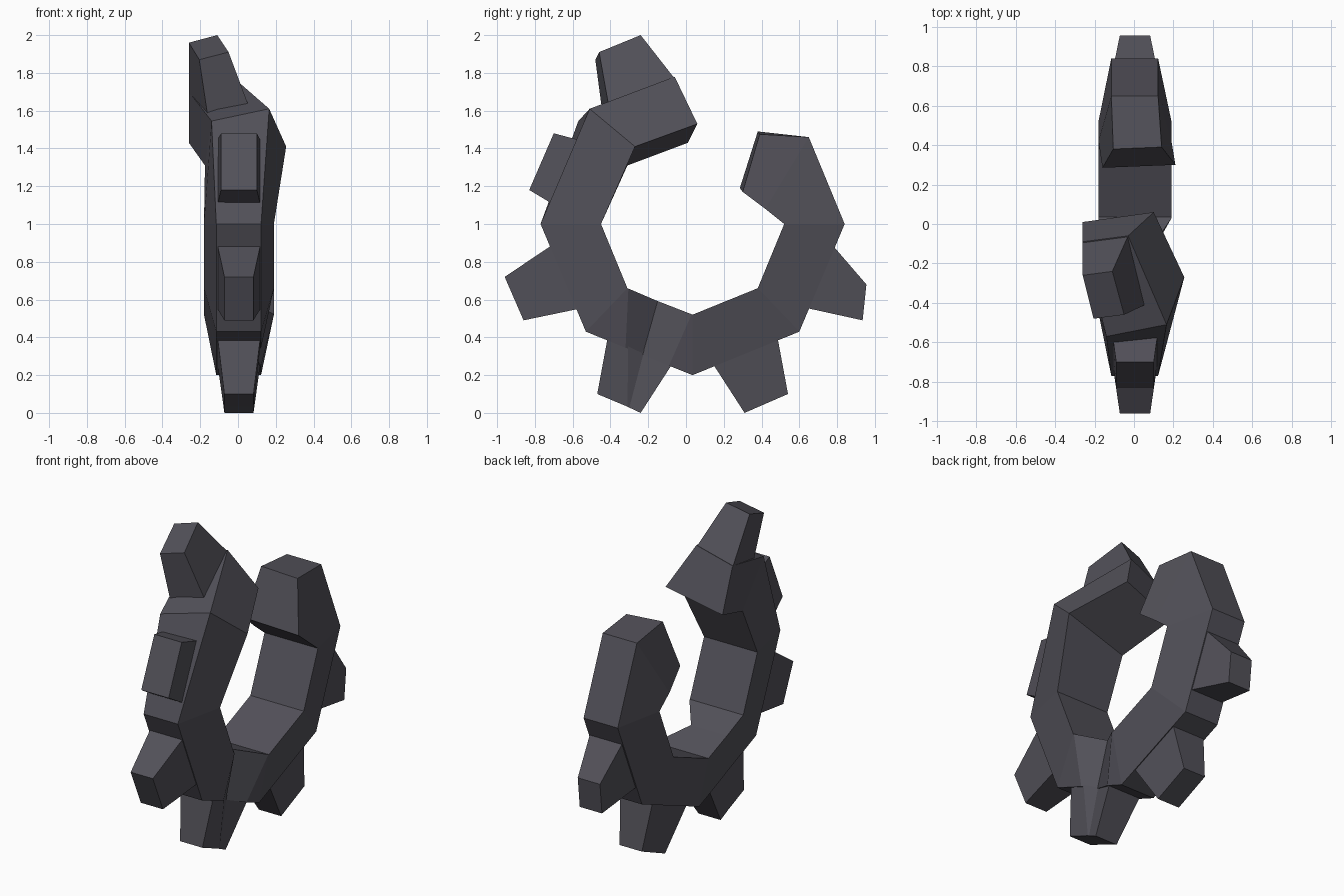
import bpy, bmesh
from mathutils import Vector

if "Cube" in bpy.data.objects:
    bpy.data.objects.remove(bpy.data.objects["Cube"])

CENTRE = Vector((0.0, 0.035, 1.0))
stone = bpy.data.materials.new("dark_stone")
stone.diffuse_color = (0.085, 0.082, 0.10, 1)
stone.use_nodes = True
stone.node_tree.nodes["Principled BSDF"].inputs["Base Color"].default_value = stone.diffuse_color


def loft(name, sections):
    """Skin a row of four-cornered sections and cap both ends."""
    bm = bmesh.new()
    rings = [[bm.verts.new(p) for p in s] for s in sections]
    for a, b in zip(rings, rings[1:]):
        for i in range(4):
            j = (i + 1) % 4
            bm.faces.new((a[i], a[j], b[j], b[i]))
    bm.faces.new(rings[0])
    bm.faces.new(rings[-1][::-1])
    bmesh.ops.recalc_face_normals(bm, faces=bm.faces)
    mesh = bpy.data.meshes.new(name)
    bm.to_mesh(mesh)
    bm.free()
    mesh.materials.append(stone)
    obj = bpy.data.objects.new(name, mesh)
    bpy.context.collection.objects.link(obj)
    return obj


def section(inner, outer, inner_x=0.19, outer_x=0.122):
    """Ring section: wide at the bore, narrow at the rim."""
    (iy, iz), (oy, oz) = inner, outer
    return [(-0.18, iy, iz), (inner_x, iy, iz), (outer_x, oy, oz), (-0.115, oy, oz)]


def tooth_slice(base, tip, base_x=(-0.11, 0.12), tip_x=(-0.072, 0.082)):
    """Slice across a tooth; its base is sunk a little into the ring."""
    b = Vector((0, *base))
    b += (CENTRE - b).normalized() * 0.03
    return [(base_x[0], b.y, b.z), (base_x[1], b.y, b.z), (tip_x[1], *tip), (tip_x[0], *tip)]


def tooth(name, base, tip, **widths):
    return loft(name, [tooth_slice(b, t, **widths) for b, t in zip(base, tip)])


# Broken ring, from the twisted end round to the other break
end_a = [(-0.26, 0.01, 1.43), (0.10, 0.06, 1.53), (-0.03, -0.06, 1.78), (-0.26, -0.09, 1.70)]
bend = [(-0.175, -0.31, 1.31), (0.255, -0.27, 1.41), (0.165, -0.51, 1.61), (-0.14, -0.57, 1.545)]
end_b = [(-0.16, 0.285, 1.19), (0.21, 0.30, 1.17), (0.14, 0.39, 1.475), (-0.105, 0.38, 1.49)]
loft("broken_ring", [
    end_a, bend,
    section((-0.45, 1.0), (-0.77, 1.0)),
    section((-0.31, 0.66), (-0.53, 0.43)),
    section((-0.305, 0.658), (-0.32, 0.345)),           # left lip of the dent
    section((-0.15, 0.592), (-0.23, 0.308), 0.07, 0.078),  # dent valley
    section((0.03, 0.522), (-0.09, 0.25)),              # right lip
    section((0.035, 0.52), (0.035, 0.20)),
    section((0.38, 0.66), (0.60, 0.43)),
    section((0.52, 1.0), (0.84, 1.0)),
    section((0.42, 1.08), (0.65, 1.46)),
    end_b])

# Teeth, one on each side of the octagon
tooth("front_tooth", [(-0.73, 0.89), (-0.58, 0.535)], [(-0.96, 0.72), (-0.86, 0.49)])
tooth("bottom_back_tooth", [(0.14, 0.24), (0.50, 0.39)], [(0.31, 0.0), (0.54, 0.10)])
tooth("back_tooth", [(0.65, 0.54), (0.80, 0.89)], [(0.935, 0.49), (0.955, 0.68)])

# Tooth that carries the end of the dent
loft("dented_tooth", [
    tooth_slice((-0.43, 0.39), (-0.47, 0.10)),
    tooth_slice((-0.32, 0.345), (-0.31, 0.033)),
    tooth_slice((-0.23, 0.308), (-0.30, 0.028), base_x=(-0.11, 0.077)),
    tooth_slice((-0.07, 0.24), (-0.24, 0.0))])

# Worn-down stub
tooth("worn_tooth", [(-0.72, 1.10), (-0.58, 1.46)], [(-0.83, 1.18), (-0.70, 1.48)],
      tip_x=(-0.09, 0.10))

# Leaning tooth at the twisted end
loft("leaning_tooth", [
    [(-0.26, -0.09, 1.69), (-0.03, -0.06, 1.77), (0.055, -0.41, 1.63), (-0.16, -0.44, 1.57)],
    [(-0.26, -0.26, 1.96), (-0.11, -0.24, 2.0), (-0.05, -0.46, 1.91), (-0.205, -0.48, 1.87)]])
